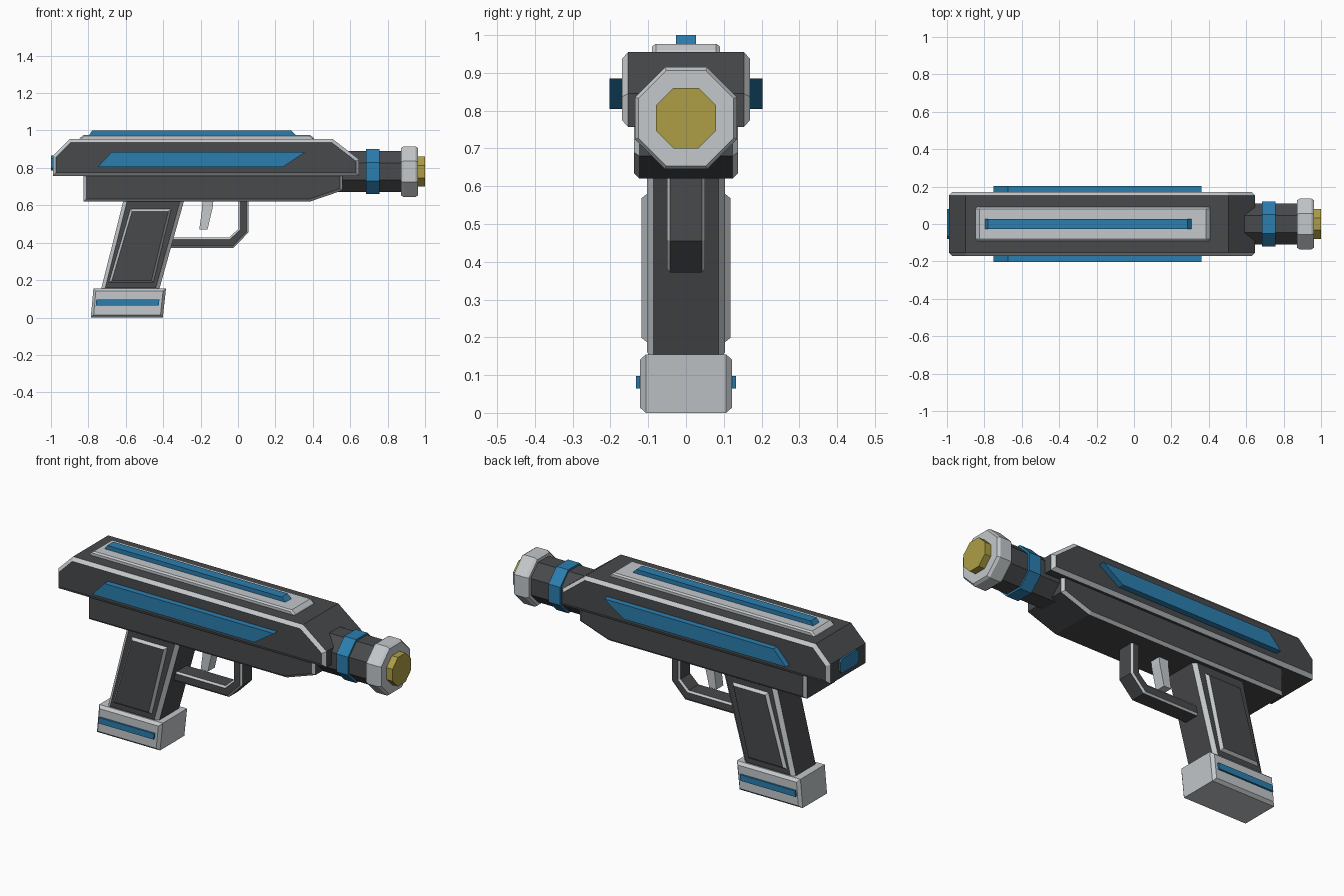
import bpy, bmesh, math

if "Cube" in bpy.data.objects:
    bpy.data.objects.remove(bpy.data.objects["Cube"])


def make_mat(name, rgb):
    m = bpy.data.materials.new(name)
    m.diffuse_color = (*rgb, 1)
    m.use_nodes = True
    m.node_tree.nodes["Principled BSDF"].inputs["Base Color"].default_value = m.diffuse_color
    return m


DARK = make_mat("dark_grey", (0.065, 0.067, 0.072))
LIGHT = make_mat("light_grey", (0.55, 0.58, 0.60))
BLUE = make_mat("blue", (0.024, 0.21, 0.43))
GOLD = make_mat("gold", (0.42, 0.34, 0.06))


def plate(name, profile, half, mat, trim=None, rim=0.0, depth=0.0, x=None):
    """Extrude an x-z profile to y = +-half with chamfered rims.
    With x given, the profile is turned to face along x at that position."""
    bm = bmesh.new()
    rings = [[bm.verts.new((px, s * (half - depth), pz)) for px, pz in profile]
             for s in (-1, 1)]
    caps = [bm.faces.new(r) for r in rings]
    n = len(profile)
    for i in range(n):
        j = (i + 1) % n
        bm.faces.new((rings[0][i], rings[0][j], rings[1][j], rings[1][i]))
    bmesh.ops.recalc_face_normals(bm, faces=bm.faces[:])
    if rim:
        for cap in caps:
            res = bmesh.ops.inset_region(bm, faces=[cap], thickness=rim,
                                         use_even_offset=True)
            for f in res["faces"]:
                f.material_index = 1
            for v in cap.verts:
                v.co.y = math.copysign(half, v.co.y)
    me = bpy.data.meshes.new(name)
    bm.to_mesh(me)
    bm.free()
    me.materials.append(mat)
    me.materials.append(trim or mat)
    ob = bpy.data.objects.new(name, me)
    bpy.context.collection.objects.link(ob)
    if x is not None:
        ob.rotation_euler.z = math.pi / 2
        ob.location.x = x
    return ob


def octagon(apothem, z=0.78):
    r = apothem / math.cos(math.pi / 8)
    return [(r * math.cos(math.pi / 8 + k * math.pi / 4),
             z + r * math.sin(math.pi / 8 + k * math.pi / 4)) for k in range(8)]


# Upper body and lower frame
plate("upper_body", [(-0.99, 0.757), (-0.99, 0.865), (-0.90, 0.955), (0.505, 0.955),
                     (0.648, 0.845), (0.648, 0.757)], 0.17, DARK, LIGHT, 0.018, 0.017)
plate("lower_frame", [(-0.825, 0.80), (-0.825, 0.62), (0.385, 0.62), (0.56, 0.68),
                      (0.56, 0.80)], 0.138, DARK, LIGHT, 0.014, 0.015)

# Top rail and its blue strip
plate("top_rail", [(-0.85, 0.95), (-0.845, 0.96), (-0.825, 0.977), (0.385, 0.977),
                   (0.405, 0.96), (0.41, 0.95)], 0.09, LIGHT, LIGHT, 0.007, 0.01)
plate("top_strip", [(-0.80, 0.97), (-0.78, 1.0), (0.285, 1.0), (0.315, 0.97)],
      0.026, BLUE)

# Blue side panels and rear cap
plate("side_panels", [(-0.75, 0.805), (-0.675, 0.885), (0.36, 0.885), (0.24, 0.805)],
      0.202, BLUE)
plate("rear_cap", [(-0.08, 0.80), (-0.08, 0.85), (-0.065, 0.865), (0.065, 0.865),
                   (0.08, 0.85), (0.08, 0.80), (0.065, 0.785), (-0.065, 0.785)],
      0.02, BLUE, x=-0.98)

# Octagonal barrel, ring, muzzle and emitter
plate("barrel", octagon(0.11), 0.185, DARK, x=0.705)
plate("barrel_ring", octagon(0.12), 0.036, BLUE, x=0.72)
plate("muzzle", octagon(0.135), 0.046, LIGHT, LIGHT, 0.009, 0.013, x=0.917)
plate("emitter", octagon(0.08), 0.035, GOLD, x=0.965)

# Slanted grip with raised panels
plate("grip", [(-0.609, 0.64), (-0.735, 0.14), (-0.424, 0.14), (-0.284, 0.64)],
      0.103, DARK, LIGHT, 0.02, 0.017)
plate("grip_panels", [(-0.575, 0.58), (-0.69, 0.187), (-0.453, 0.187), (-0.357, 0.58)],
      0.118, DARK, LIGHT, 0.012, 0.015)

# Magazine base with blue stripe
plate("magazine_base", [(-0.773, 0.155), (-0.787, 0.0), (-0.402, 0.0), (-0.385, 0.155)],
      0.122, LIGHT, LIGHT, 0.014, 0.016)
plate("magazine_stripe", [(-0.757, 0.097), (-0.761, 0.064), (-0.424, 0.064),
                          (-0.42, 0.097)], 0.132, BLUE)

# Trigger guard and trigger
plate("trigger_guard", [(-0.39, 0.372), (-0.025, 0.372), (0.056, 0.455), (0.056, 0.64),
                        (0.004, 0.64), (0.004, 0.476), (-0.047, 0.428), (-0.38, 0.428)],
      0.05, DARK, LIGHT, 0.01, 0.008)
plate("trigger", [(-0.19, 0.64), (-0.192, 0.58), (-0.207, 0.47), (-0.163, 0.47),
                  (-0.135, 0.59), (-0.13, 0.64)], 0.03, LIGHT)
